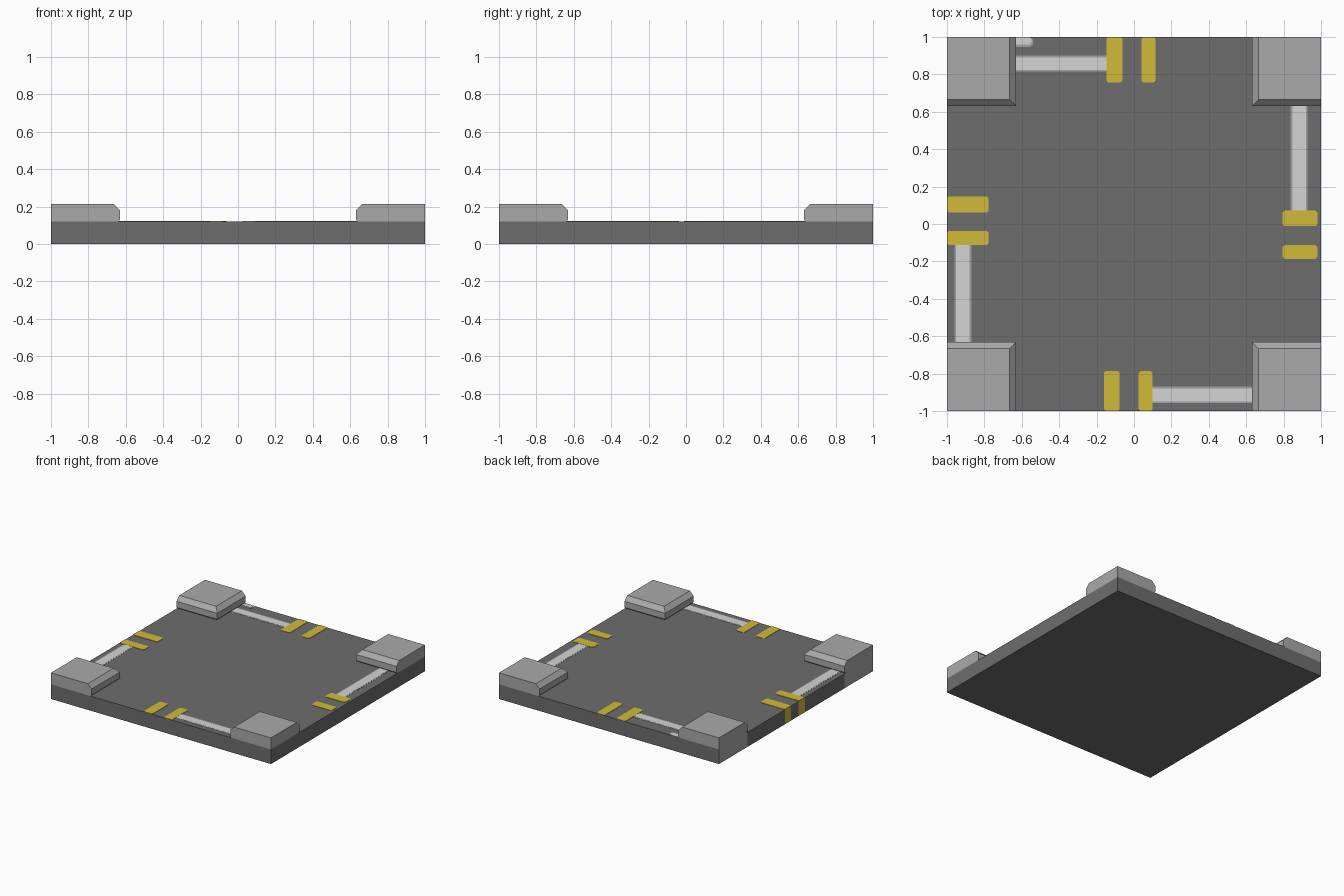
import bpy, bmesh

if "Cube" in bpy.data.objects:
    bpy.data.objects.remove(bpy.data.objects["Cube"])

def mat(name, r, g, b):
    m = bpy.data.materials.new(name)
    m.diffuse_color = (r, g, b, 1)
    m.use_nodes = True
    m.node_tree.nodes["Principled BSDF"].inputs["Base Color"].default_value = m.diffuse_color
    return m

ASPHALT = mat("asphalt grey", 0.155, 0.155, 0.155)
PAVING = mat("paving grey", 0.40, 0.40, 0.40)
WHITE = mat("line white", 0.66, 0.66, 0.66)
EDGE = mat("worn line grey", 0.36, 0.36, 0.36)
YELLOW = mat("stripe yellow", 0.64, 0.50, 0.04)

TOP = 0.12  # road surface height

def finish(bm, name, *mats):
    bmesh.ops.recalc_face_normals(bm, faces=bm.faces)
    me = bpy.data.meshes.new(name)
    bm.to_mesh(me)
    bm.free()
    for m in mats:
        me.materials.append(m)
    ob = bpy.data.objects.new(name, me)
    bpy.context.collection.objects.link(ob)
    return ob

def loft(bm, rings):
    """Skin a stack of closed rings and cap both ends."""
    loops = [[bm.verts.new(p) for p in ring] for ring in rings]
    n = len(loops[0])
    for a, b in zip(loops, loops[1:]):
        for i in range(n):
            bm.faces.new((a[i], a[(i + 1) % n], b[(i + 1) % n], b[i]))
    bm.faces.new(loops[0][::-1])
    bm.faces.new(loops[-1])

def plate(name, x0, x1, y0, y1, material, height, c=0.0):
    """Thin painted marking with optional clipped corners."""
    if c:
        pts = [(x0 + c, y0), (x1 - c, y0), (x1, y0 + c), (x1, y1 - c),
               (x1 - c, y1), (x0 + c, y1), (x0, y1 - c), (x0, y0 + c)]
    else:
        pts = [(x0, y0), (x1, y0), (x1, y1), (x0, y1)]
    bm = bmesh.new()
    loft(bm, [[(x, y, z) for x, y in pts] for z in (TOP - 0.002, TOP + height)])
    finish(bm, name, material)

# Road slab, sliced along y so the left side can carry paving and stripe colours
cuts = [-1, -0.63, -0.115, -0.035, 0.062, 0.145, 0.63, 1]
bm = bmesh.new()
loft(bm, [[(-1, y, 0), (1, y, 0), (1, y, TOP), (-1, y, TOP)] for y in cuts])
slab = finish(bm, "road_slab", ASPHALT, PAVING, YELLOW)
for f in slab.data.polygons:
    if f.normal.x < -0.5:
        y = f.center.y
        if abs(y) > 0.63:
            f.material_index = 1
        elif -0.115 < y < -0.035 or 0.062 < y < 0.145:
            f.material_index = 2

# Corner pavements: flush outside, chamfered kerb on the two inner sides
profile = [(0.64, TOP), (0.63, 0.13), (0.63, 0.18), (0.665, 0.215)]
for sx, nx in ((-1, "left"), (1, "right")):
    for sy, ny in ((-1, "front"), (1, "back")):
        bm = bmesh.new()
        loft(bm, [[(sx * i, sy * i, z), (sx, sy * i, z), (sx, sy, z), (sx * i, sy, z)]
                  for i, z in profile])
        finish(bm, f"pavement_{ny}_{nx}", PAVING)

# White stop lines over a slightly wider worn border
lines = {"back": (-0.65, -0.10, 0.815, 0.90), "right": (0.838, 0.928, 0.03, 0.65),
         "front": (0.06, 0.65, -0.957, -0.87), "left": (-0.96, -0.87, -0.65, -0.08)}
for side, (x0, x1, y0, y1) in lines.items():
    plate(f"line_border_{side}", x0, x1, y0, y1, EDGE, 0.001)
    if side in ("back", "front"):
        y0, y1 = y0 + 0.009, y1 - 0.009
    else:
        x0, x1 = x0 + 0.009, x1 - 0.009
    plate(f"stop_line_{side}", x0, x1, y0, y1, WHITE, 0.002)
plate("paint_patch_border", -0.65, -0.54, 0.946, 1, EDGE, 0.001, 0.015)
plate("paint_patch", -0.65, -0.547, 0.96, 1, WHITE, 0.002, 0.012)

# Yellow centre stripes, a pair on each side
stripes = {"back": [(-0.147, -0.062, 0.757, 1), (0.04, 0.115, 0.757, 1)],
           "right": [(0.795, 0.98, -0.012, 0.072), (0.795, 0.98, -0.187, -0.112)],
           "front": [(-0.16, -0.078, -1, -0.786), (0.025, 0.1, -1, -0.786)],
           "left": [(-1, -0.777, 0.062, 0.147), (-1, -0.777, -0.113, -0.038)]}
for side, pair in stripes.items():
    for k, r in enumerate(pair, 1):
        plate(f"stripe_{side}_{k}", *r, YELLOW, 0.003, 0.01)
